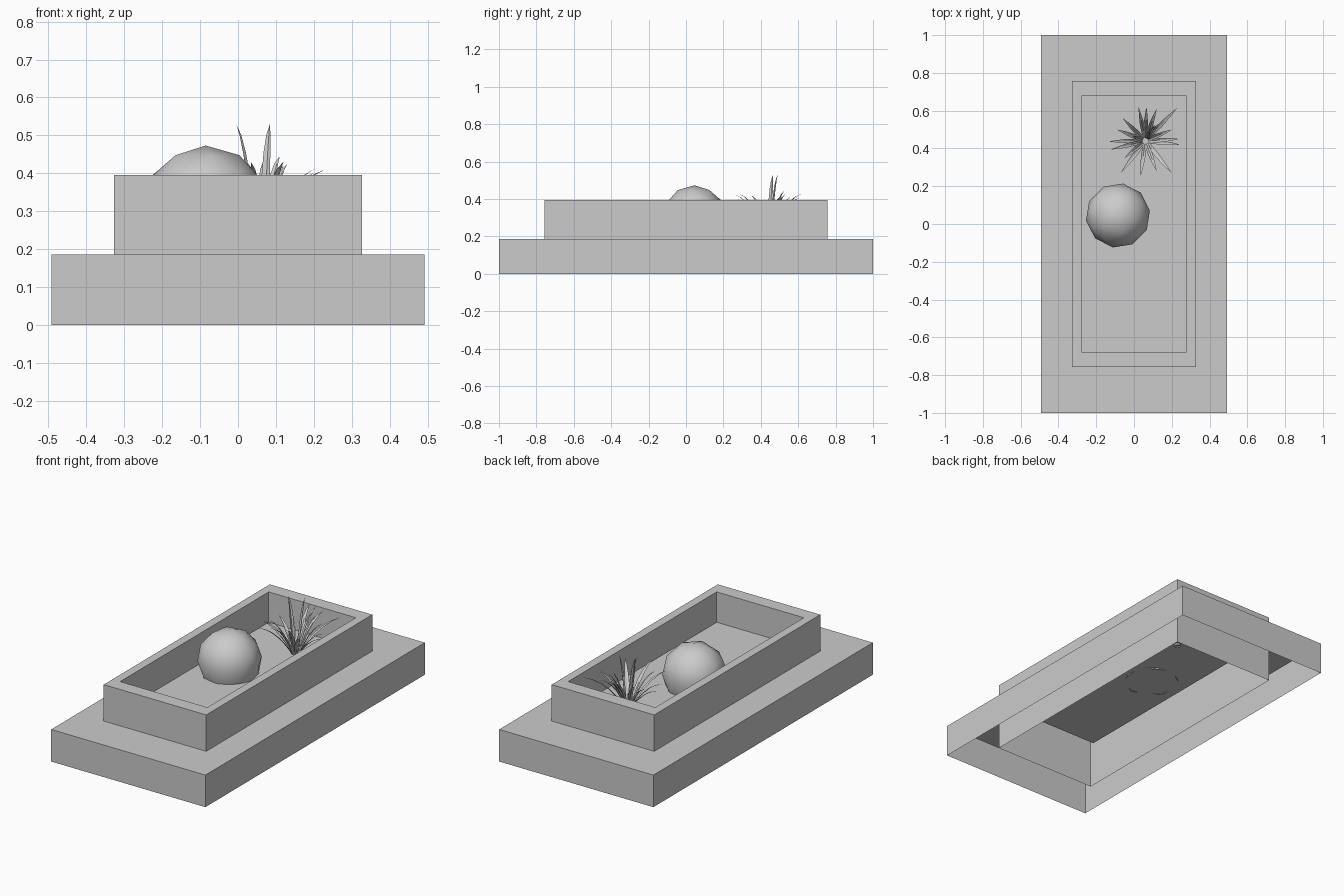
import bpy, bmesh, math
from mathutils import Vector, Matrix

cube = bpy.data.objects.get("Cube")
if cube:
    bpy.data.objects.remove(cube, do_unlink=True)

# One stone grey for everything
grey = bpy.data.materials.new("stone_grey")
grey.use_nodes = True
GREY = (0.6, 0.6, 0.6, 1)
grey.diffuse_color = GREY
grey.node_tree.nodes["Principled BSDF"].inputs["Base Color"].default_value = GREY


def add_object(name, bm, smooth=False):
    mesh = bpy.data.meshes.new(name)
    bm.to_mesh(mesh)
    bm.free()
    mesh.materials.append(grey)
    for p in mesh.polygons:
        p.use_smooth = smooth
    ob = bpy.data.objects.new(name, mesh)
    bpy.context.collection.objects.link(ob)
    return ob


def stepped_shell(name, steps, cap=False):
    """Join rectangles (half x, half y, z) one after another, open at the bottom."""
    bm = bmesh.new()
    loops = [[bm.verts.new((sx * hx, sy * hy, z))
              for sx, sy in ((-1, -1), (1, -1), (1, 1), (-1, 1))]
             for hx, hy, z in steps]
    for a, b in zip(loops, loops[1:]):
        for i in range(4):
            j = (i + 1) % 4
            bm.faces.new((a[i], a[j], b[j], b[i]))
    if cap:
        bm.faces.new(loops[-1])
    return add_object(name, bm)


# Wide lower step, open in the middle where the planter stands
TOP, RIM, FLOOR = 0.185, 0.395, 0.22
OUTER, INNER = (0.327, 0.757), (0.278, 0.677)
stepped_shell("base_step", [(0.492, 1, 0), (0.492, 1, TOP), (*OUTER, TOP)])

# Planter box with a sunken floor
stepped_shell("planter_box", [(*OUTER, 0), (*OUTER, RIM), (*INNER, RIM), (*INNER, FLOOR)], cap=True)

# Boulder: faceted ball with its buried underside removed
R = 0.171
bm = bmesh.new()
bmesh.ops.create_icosphere(bm, subdivisions=2, radius=R)
bmesh.ops.delete(bm, geom=[v for v in bm.verts if v.co.z < -0.6 * R], context='VERTS')
bmesh.ops.transform(bm, verts=bm.verts,
                    matrix=Matrix.Translation((-0.085, 0.045, 0.302)) @ Matrix.Rotation(math.radians(-9), 4, 'Z'))
add_object("boulder", bm, smooth=True)

# Grass tuft: tips of the arching blades
ROOT = Vector((0.06, 0.44, 0.21))
TIPS = [(-0.005, 0.465, 0.53), (0.084, 0.49, 0.53), (0.11, 0.527, 0.445), (0.13, 0.53, 0.425),
        (0.23, 0.617, 0.41), (0.12, 0.61, 0.42), (0.066, 0.62, 0.43), (0.024, 0.62, 0.43),
        (-0.06, 0.56, 0.41), (-0.09, 0.5, 0.38), (-0.135, 0.437, 0.36), (-0.124, 0.394, 0.38),
        (-0.07, 0.27, 0.4), (0.034, 0.25, 0.43), (0.12, 0.28, 0.43), (0.2, 0.27, 0.4),
        (0.246, 0.42, 0.36), (0.24, 0.45, 0.38), (0.2, 0.5, 0.41), (-0.05, 0.35, 0.42)]
WIDTHS = (0.007, 0.011, 0.012, 0.01, 0.006)


def add_blade(bm, tip):
    out = Vector((tip.x - ROOT.x, tip.y - ROOT.y, 0))
    reach = out.length
    out.normalize()
    side = Vector((-out.y, out.x, 0))
    start = ROOT + out * 0.012
    bend = start + out * reach * 0.4
    bend.z = start.z + (tip.z - start.z) * 0.85
    rows = []
    for i, w in enumerate(WIDTHS):
        t = i / len(WIDTHS)
        p = start * (1 - t) ** 2 + bend * 2 * t * (1 - t) + tip * t * t
        # shallow fold along the middle of the blade
        rows.append([bm.verts.new(q) for q in (p - side * w, p + out * w * 0.4, p + side * w)])
    for a, b in zip(rows, rows[1:]):
        for k in range(2):
            bm.faces.new((a[k], a[k + 1], b[k + 1], b[k]))
    end = bm.verts.new(tip)
    for k in range(2):
        bm.faces.new((rows[-1][k], rows[-1][k + 1], end))


bm = bmesh.new()
for tip in TIPS:
    add_blade(bm, Vector(tip))
add_object("grass_tuft", bm)
